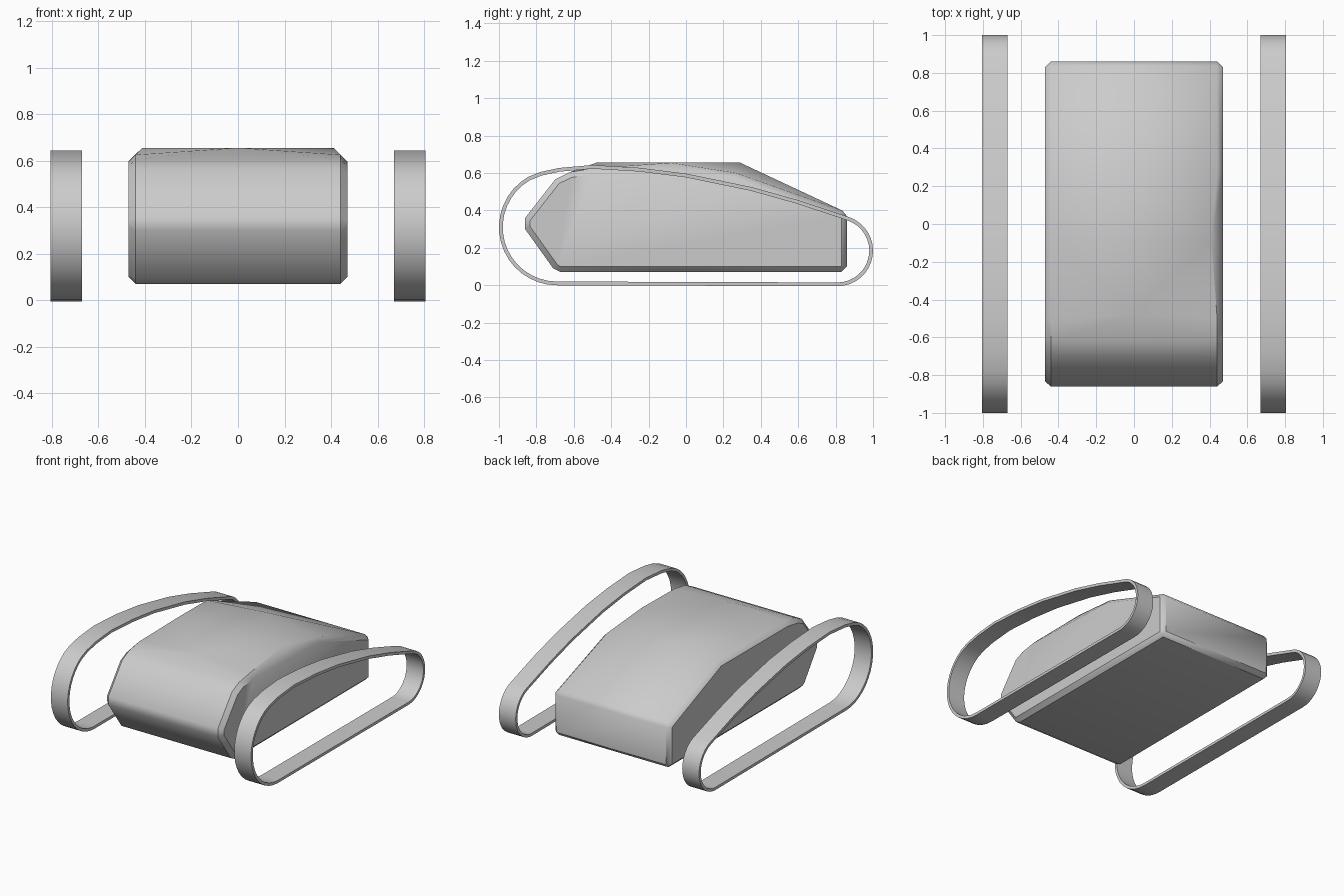
import bpy, bmesh
from math import sin, cos, radians
from mathutils import Vector

if "Cube" in bpy.data.objects:
    bpy.data.objects.remove(bpy.data.objects["Cube"])


def finish(bm, name, angle):
    bmesh.ops.recalc_face_normals(bm, faces=bm.faces)
    mesh = bpy.data.meshes.new(name)
    bm.to_mesh(mesh)
    bm.free()
    obj = bpy.data.objects.new(name, mesh)
    bpy.context.collection.objects.link(obj)
    bpy.ops.object.select_all(action='DESELECT')
    obj.select_set(True)
    bpy.context.view_layer.objects.active = obj
    bpy.ops.object.shade_smooth_by_angle(angle=radians(angle))
    return obj


def arc(cy, cz, r, a0, a1, n):
    angles = [radians(a0 + (a1 - a0) * i / n) for i in range(n + 1)]
    return [Vector((cy + r * cos(a), cz + r * sin(a))) for a in angles]


def offset(pts, d):
    # shift a clockwise loop inward by d
    out = []
    for i, p in enumerate(pts):
        t = (pts[(i + 1) % len(pts)] - pts[i - 1]).normalized()
        out.append(p + Vector((t.y, -t.x)) * d)
    return out


# Hull: chamfered side profile (y, z) joined with a flat diamond roof
profile = [(-.86, .36), (-.86, .30), (-.71, .09), (-.67, .07), (.83, .07),
           (.86, .10), (.86, .37), (.835, .40), (.27, None), (-.5, .625),
           (-.62, .605), (-.70, .565)]
bm = bmesh.new()
for side in (-1, 1):
    roof_z = .628 if side < 0 else .60
    loop = [Vector((y, roof_z if z is None else z)) for y, z in profile]
    loop.reverse()
    for x, d in ((.44, 0), (.47, .03)):
        for p in offset(loop, d):
            bm.verts.new((side * x, p.x, p.y))
for x, y in ((0, -.48), (.41, -.08), (0, .29), (-.41, -.08)):
    bm.verts.new((x, y, .655))
res = bmesh.ops.convex_hull(bm, input=bm.verts)
loose = [v for v in bm.verts if not v.link_faces]
bmesh.ops.delete(bm, geom=loose, context='VERTS')
finish(bm, "hull", 40)

# Tracks: thin closed bands around the side outline
top = [Vector(p) for p in ((-.78, .605), (-.68, .627), (-.5, .643), (-.25, .628),
                           (0, .597), (.35, .525), (.6, .455))]
outer = (arc(-.69, .31, .31, 270, 120, 16) + top
         + arc(.81, .185, .19, 72, -90, 16))
inner = offset(outer, .02)
for name, side in (("left_track", -1), ("right_track", 1)):
    bm = bmesh.new()
    rings = [[bm.verts.new((side * x, p.x, p.y)) for p in pts]
             for pts, x in ((outer, .67), (outer, .805), (inner, .805), (inner, .67))]
    n = len(outer)
    for k in range(4):
        a, b = rings[k], rings[(k + 1) % 4]
        for i in range(n):
            j = (i + 1) % n
            bm.faces.new((a[i], a[j], b[j], b[i]))
    finish(bm, name, 40)
